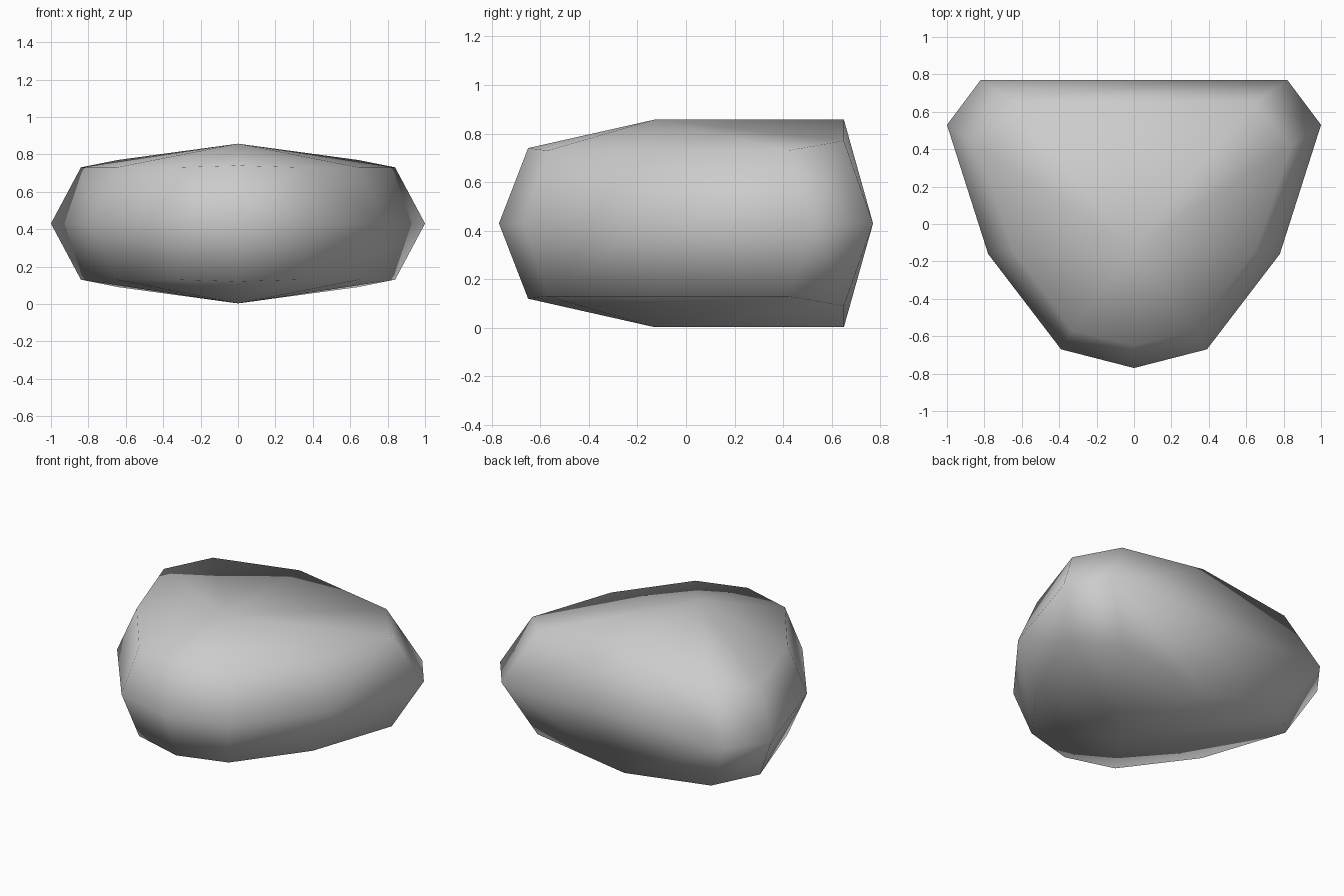
import bpy
import bmesh

# Remove the default cube only
cube = bpy.data.objects.get("Cube")
if cube:
    bpy.data.objects.remove(cube, do_unlink=True)

MID = 0.43  # height of the widest outline

# Half outlines (x, y, height above the middle); mirrored below
waist = [(0, -0.77, 0), (0.39, -0.67, 0), (0.78, -0.16, 0), (1.0, 0.53, 0), (0.82, 0.77, 0)]
rim = [(0, -0.65, 0.31), (0.33, -0.57, 0.30), (0.65, -0.14, 0.30), (0.84, 0.42, 0.30), (0.64, 0.65, 0.34)]
ridge = [(0, -0.13, 0.427), (0, 0.65, 0.427)]

# Mirror left/right and top/bottom, then wrap the points in a faceted skin
points = {(sx * x, y, MID + sz * h)
          for x, y, h in waist + rim + ridge
          for sx in (-1, 1) for sz in (-1, 1)}
bm = bmesh.new()
for p in sorted(points):
    bm.verts.new(p)
bmesh.ops.remove_doubles(bm, verts=bm.verts[:], dist=0.001)
bmesh.ops.convex_hull(bm, input=bm.verts[:])
bmesh.ops.recalc_face_normals(bm, faces=bm.faces[:])

# Rounded low-poly body, smooth all over
for face in bm.faces:
    face.smooth = True
mesh = bpy.data.meshes.new("stone_body")
bm.to_mesh(mesh)
bm.free()
body = bpy.data.objects.new("stone_body", mesh)
bpy.context.collection.objects.link(body)

# Plain grey
grey = bpy.data.materials.new("plain_grey")
grey.use_nodes = True
colour = (0.6, 0.6, 0.6, 1.0)
grey.diffuse_color = colour
grey.node_tree.nodes["Principled BSDF"].inputs["Base Color"].default_value = colour
mesh.materials.append(grey)
